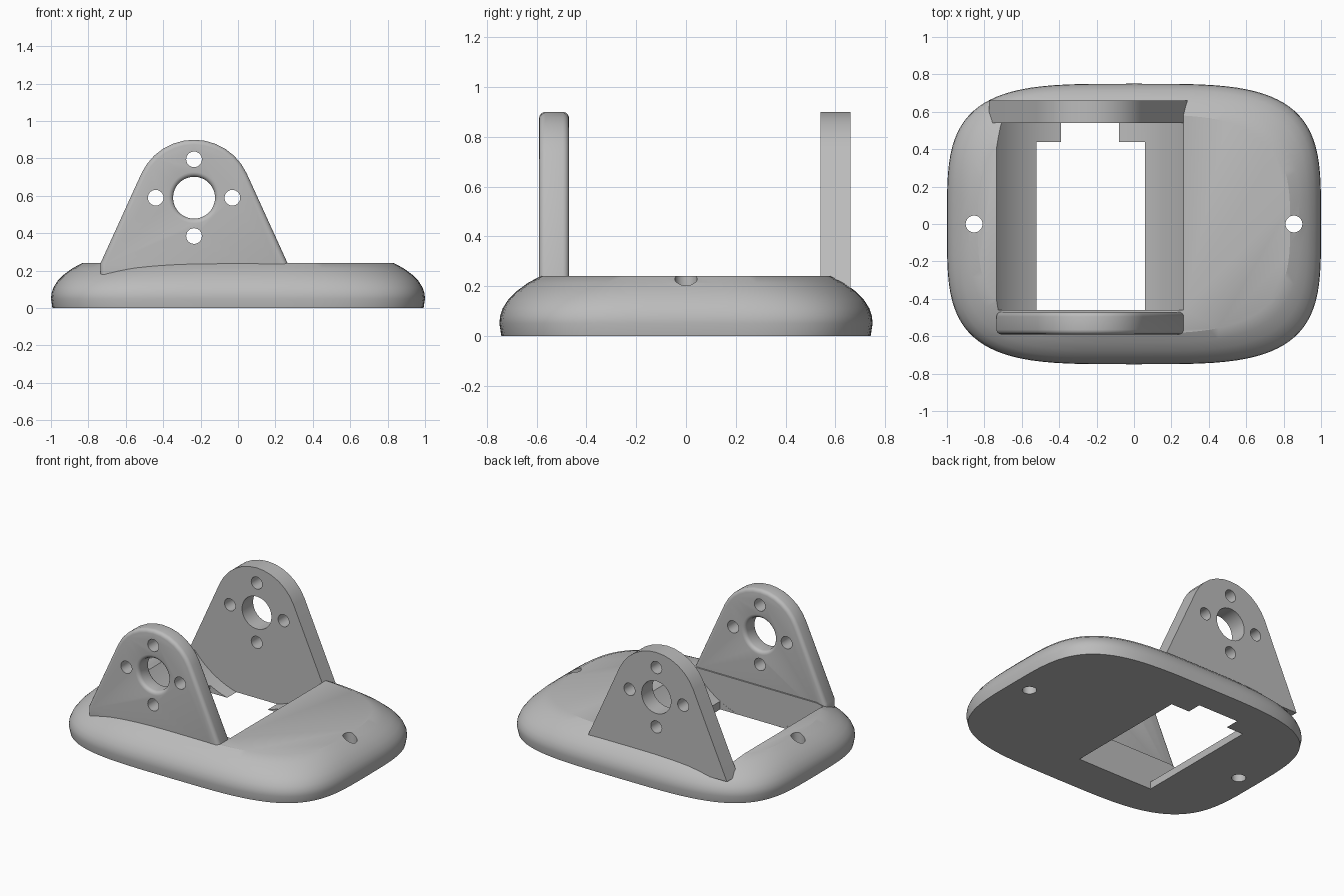
import bpy, bmesh, math
from math import sin, cos, pi, radians
from mathutils import Matrix, Vector

old = bpy.data.objects.get("Cube")
if old:
    bpy.data.objects.remove(old, do_unlink=True)

grey = bpy.data.materials.new("plain grey")
grey.use_nodes = True
colour = (0.5, 0.5, 0.5, 1)
grey.diffuse_color = colour
grey.node_tree.nodes["Principled BSDF"].inputs["Base Color"].default_value = colour

AXIS_X, AXIS_Z = -0.235, 0.59   # pivot axis through both brackets
TOP = 0.24                      # height of the base


def make_object(name, bm):
    bmesh.ops.recalc_face_normals(bm, faces=bm.faces)
    mesh = bpy.data.meshes.new(name)
    bm.to_mesh(mesh)
    bm.free()
    obj = bpy.data.objects.new(name, mesh)
    bpy.context.collection.objects.link(obj)
    mesh.materials.append(grey)
    return obj


def loft(name, rings):
    """Skin closed rings of points and cap both ends."""
    bm = bmesh.new()
    loops = [[bm.verts.new(p) for p in ring] for ring in rings]
    n = len(loops[0])
    for a, b in zip(loops, loops[1:]):
        for i in range(n):
            j = (i + 1) % n
            bm.faces.new((a[i], a[j], b[j], b[i]))
    bm.faces.new(loops[0][::-1])
    bm.faces.new(loops[-1])
    return make_object(name, bm)


def lathe_y(name, x, z, profile, seg=32):
    """Turned solid along y from (y, radius) pairs."""
    return loft(name, [[(x + r * cos(2 * pi * i / seg), y, z + r * sin(2 * pi * i / seg))
                        for i in range(seg)] for y, r in profile])


def apply_modifier(obj, mod):
    bpy.ops.object.select_all(action='DESELECT')
    bpy.context.view_layer.objects.active = obj
    obj.select_set(True)
    bpy.ops.object.modifier_apply(modifier=mod.name)


def cut(obj, cutter):
    mod = obj.modifiers.new("cut", 'BOOLEAN')
    mod.operation, mod.solver, mod.object = 'DIFFERENCE', 'EXACT', cutter
    apply_modifier(obj, mod)
    bpy.data.objects.remove(cutter, do_unlink=True)


def smooth(obj, angle):
    bpy.ops.object.select_all(action='DESELECT')
    bpy.context.view_layer.objects.active = obj
    obj.select_set(True)
    bpy.ops.object.shade_smooth_by_angle(angle=radians(angle))


def squircle(inset, z, power, seg=96):
    ring = []
    for i in range(seg):
        c, s = cos(2 * pi * i / seg), sin(2 * pi * i / seg)
        ring.append((math.copysign(abs(c) ** (2 / power), c) * (1 - inset),
                     math.copysign(abs(s) ** (2 / power), s) * (0.75 - inset), z))
    return ring


# Pillow-edged base
edge = [(0.008, 0), (0, 0.05), (0.003, 0.08), (0.013, 0.11), (0.035, 0.145),
        (0.07, 0.18), (0.115, 0.213), (0.165, TOP)]
base = loft("base", [squircle(d, z, 3.8 - 4 * d) for d, z in edge])

# Round trough, rectangular opening and two screw holes
cut(base, lathe_y("trough_cutter", AXIS_X, AXIS_Z, [(-0.46, 0.61), (0.54, 0.61)], 96))
bm = bmesh.new()
bmesh.ops.create_cube(bm, size=1, matrix=Matrix.Translation((-0.23, -0.01, 0.1))
                      @ Matrix.Diagonal((0.58, 0.898, 0.6, 1)))
cut(base, make_object("opening_cutter", bm))
for x in (-0.855, 0.855):
    bm = bmesh.new()
    bmesh.ops.create_cone(bm, cap_ends=True, segments=32, radius1=0.045, radius2=0.045,
                          depth=1, matrix=Matrix.Translation((x, 0, 0)))
    cut(base, make_object("screw_cutter", bm))
smooth(base, 25)


def bracket(name, y0, y1, foot, rounding):
    """Tapered plate with a round head, a shaft hole and four bolt holes."""
    right = list(foot)
    right += [(0.31 * cos(a), AXIS_Z + 0.31 * sin(a))
              for a in (radians(25 + 65 * i / 6) for i in range(7))]
    outline = right + [(-x, z) for x, z in reversed(right[:-1])]
    plate = loft(name, [[(AXIS_X + x, y, z) for x, z in outline] for y in (y0, y1)])
    if rounding:
        mod = plate.modifiers.new("round", 'BEVEL')
        mod.width, mod.segments = rounding, 4
        mod.limit_method, mod.angle_limit = 'ANGLE', radians(60)
        apply_modifier(plate, mod)
    # Shaft hole, flared at both mouths when the plate is rounded
    r, f = 0.112, rounding
    steps = [pi / 2 * i / 4 for i in range(5)] if f else []
    mouth = [(f * (1 - cos(a)), r + f * (1 - sin(a))) for a in steps]
    profile = [(y0 - 0.05, r + f)] + [(y0 + d, q) for d, q in mouth]
    profile += [(y1 - d, q) for d, q in reversed(mouth)] + [(y1 + 0.05, r + f)]
    cut(plate, lathe_y("shaft_cutter", AXIS_X, AXIS_Z, profile, 48))
    for k in range(4):
        x = AXIS_X + 0.205 * cos(k * pi / 2)
        z = AXIS_Z + 0.205 * sin(k * pi / 2)
        cut(plate, lathe_y("bolt_cutter", x, z, [(y0 - 0.1, 0.042), (y1 + 0.1, 0.042)], 24))
    smooth(plate, 35)
    return plate


bracket("front_bracket", -0.59, -0.47, [(0.5, 0.12), (0.5, TOP)], 0.025)
bracket("back_bracket", 0.54, 0.66, [(0.54, 0.15)], 0)
